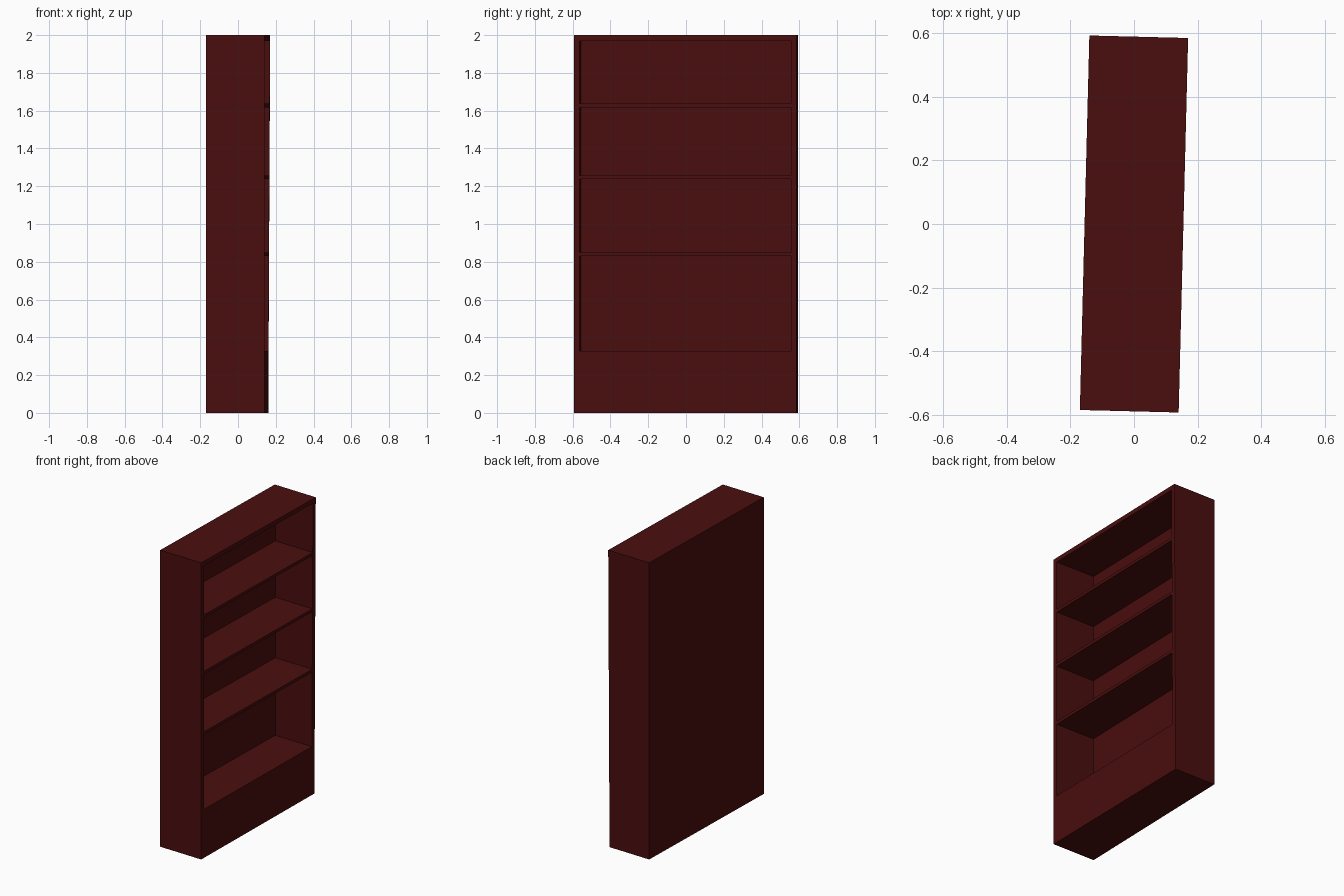
import bpy
import bmesh
import math
from mathutils import Matrix

if "Cube" in bpy.data.objects:
    bpy.data.objects.remove(bpy.data.objects["Cube"])

# One dark red-brown stain for the whole bookcase
stain = bpy.data.materials.new("dark mahogany")
stain.diffuse_color = (0.068, 0.0045, 0.0045, 1.0)
stain.use_nodes = True
stain.node_tree.nodes["Principled BSDF"].inputs["Base Color"].default_value = stain.diffuse_color

DEPTH, WIDTH, HEIGHT = 0.311, 1.179, 2.0
HX, HY = DEPTH / 2, WIDTH / 2
SIDE, BACK = 0.029, 0.025
TURN = Matrix.Rotation(math.radians(-1.45), 4, 'Z')  # the case stands slightly turned


def board(name, x0, x1, y0, y1, z0, z1):
    """Flat board between two corners, in the bookcase's own axes."""
    bm = bmesh.new()
    bmesh.ops.create_cube(bm, size=1)
    for v in bm.verts:
        v.co.x = x1 if v.co.x > 0 else x0
        v.co.y = y1 if v.co.y > 0 else y0
        v.co.z = z1 if v.co.z > 0 else z0
        # the open face leans back slightly towards the foot of the far side
        if v.co.x > 0:
            v.co.x -= 0.01 * (1 - v.co.z / HEIGHT) * (v.co.y + HY) / WIDTH
    bm.transform(TURN)
    mesh = bpy.data.meshes.new(name)
    bm.to_mesh(mesh)
    bm.free()
    mesh.materials.append(stain)
    obj = bpy.data.objects.new(name, mesh)
    bpy.context.collection.objects.link(obj)
    return obj


# Back panel and the two full-height sides
IN = HY - SIDE
board("back_panel", -HX, -HX + BACK, -IN, IN, 0, HEIGHT)
board("side_near", -HX, HX, -HY, -IN, 0, HEIGHT)
board("side_far", -HX, HX, IN, HY, 0, HEIGHT)

# Top board and closed plinth
board("top_board", -HX + BACK, HX, -IN, IN, 1.97, HEIGHT)
board("plinth", -HX + BACK, HX, -IN, IN, 0, 0.327)

# Shelves
for i, z in enumerate((0.84, 1.248, 1.628)):
    board(f"shelf_{i + 1}", -HX + BACK, HX, -IN, IN, z - 0.01, z + 0.01)
